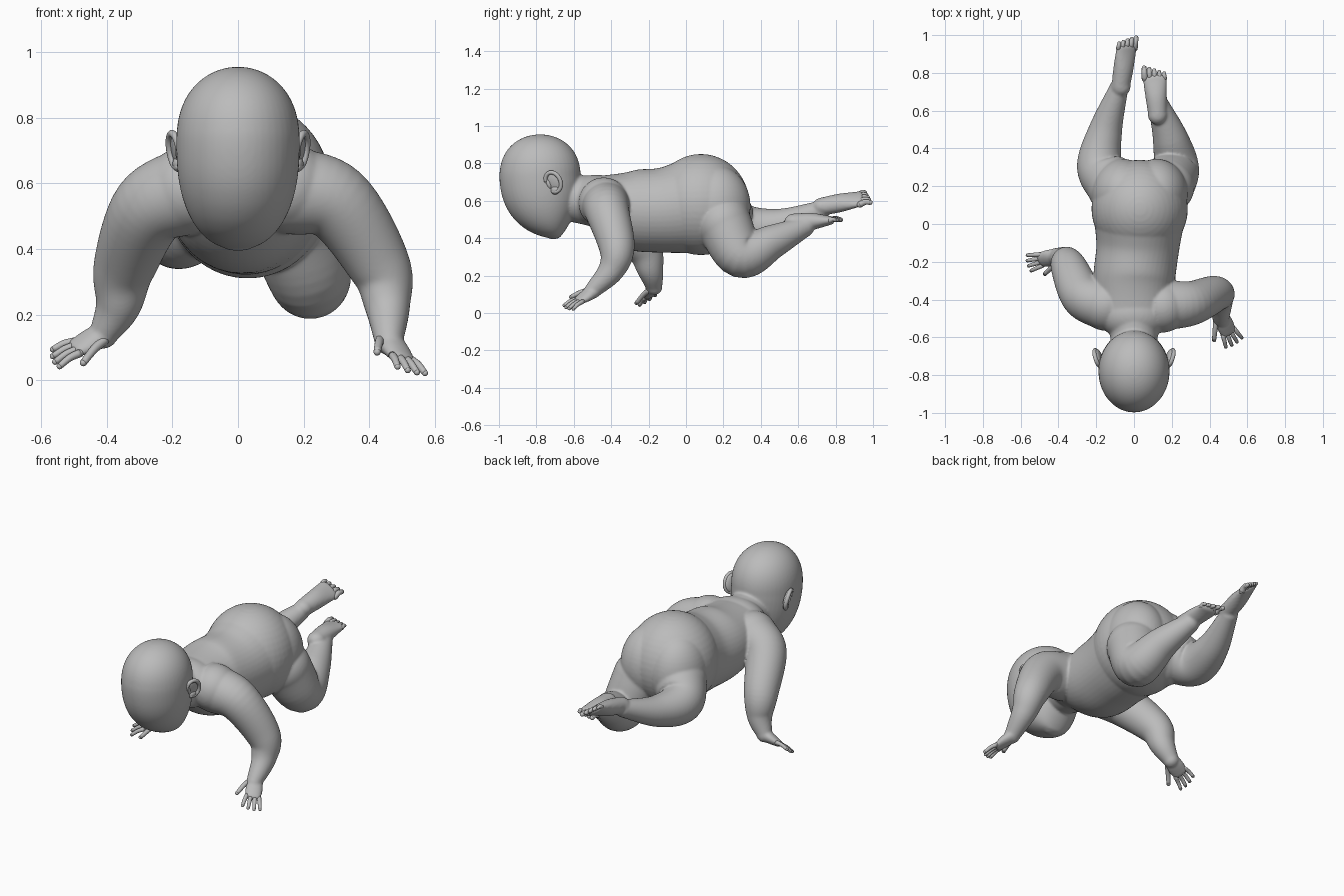
import bpy, bmesh
from math import sin, cos, pi, radians
from mathutils import Vector, Matrix

cube = bpy.data.objects.get("Cube")
if cube:
    bpy.data.objects.remove(cube)

skin = bpy.data.materials.new("grey_clay")
skin.use_nodes = True
clay = (0.5, 0.5, 0.5, 1)
skin.diffuse_color = clay
skin.node_tree.nodes["Principled BSDF"].inputs["Base Color"].default_value = clay

RIGHTWARD = Vector((1, 0, 0))
UPWARD = Vector((0, 0, 1))


def blob(bm, centre, radii, turn=Matrix(), segments=48):
    """Ellipsoid, turned in place"""
    place = Matrix.Translation(centre) @ turn.to_4x4() @ Matrix.Diagonal(radii).to_4x4()
    bmesh.ops.create_uvsphere(bm, u_segments=segments, v_segments=segments // 2,
                              radius=1, matrix=place)


def spline(before, start, end, after, t):
    """Smooth value between start and end"""
    bend = 2 * before - 5 * start + 4 * end - after
    return start + (t * (end - before) + t * t * bend
                    + t ** 3 * (3 * start - before - 3 * end + after)) / 2


def tube(bm, centres, widths, depths, side=RIGHTWARD, round_ends=True, steps=8, sides=48):
    """Smooth loft of elliptical rings along a path"""
    rows = [Vector((*centre, width, depth))
            for centre, width, depth in zip(centres, widths, depths)]
    rows = [2 * rows[0] - rows[1], *rows, 2 * rows[-1] - rows[-2]]
    path = []
    for i in range(len(rows) - 3):
        path += [spline(*rows[i:i + 4], step / steps) for step in range(steps)]
    path.append(rows[-2])
    last = len(path) - 1
    rings = []
    for i, row in enumerate(path):
        centre, width, depth = Vector(row[:3]), row[3], row[4]
        ahead = Vector(path[min(i + 1, last)][:3])
        behind = Vector(path[max(i - 1, 0)][:3])
        tangent = (ahead - behind).normalized()
        across = (side - tangent * side.dot(tangent)).normalized()
        out = tangent.cross(across)
        ring = []
        for k in range(sides):
            angle = 2 * pi * k / sides
            ring.append(bm.verts.new(centre + across * width * cos(angle)
                                     + out * depth * sin(angle)))
        rings.append(ring)
        if round_ends and i in (0, last):
            turn = Matrix((across, out, tangent)).transposed()
            blob(bm, centre, (width, depth, min(width, depth)), turn, sides)
    for ring, following in zip(rings, rings[1:]):
        for k in range(sides):
            n = (k + 1) % sides
            bm.faces.new((ring[k], ring[n], following[n], following[k]))
    bm.faces.new(rings[0][::-1])
    bm.faces.new(rings[-1])


def limb(bm, joints, thick, thin):
    """Round limb that tapers mostly towards its far end"""
    count = len(joints) - 1
    radii = [thick + (thin - thick) * (i / count) ** 1.2 for i in range(count + 1)]
    tube(bm, joints, radii, radii)


def digit(bm, root, tip, radius):
    """Finger or toe with a slight arch"""
    middle = (root + tip) / 2 + UPWARD * radius / 2
    radii = (radius * 1.15, radius, radius * 0.85)
    tube(bm, (root, middle, tip), radii, radii, UPWARD + RIGHTWARD / 3, steps=4, sides=16)


def hand(bm, name, wrist, knuckles, thumbward):
    """Flat palm, with a fan of four fingers and a thumb kept crisp"""
    wrist, knuckles, thumbward = Vector(wrist), Vector(knuckles), Vector(thumbward)
    thumbward.normalize()
    forward = (knuckles - wrist).normalized()
    tube(bm, (wrist, (wrist + knuckles) / 2, knuckles),
         (0.042, 0.048, 0.045), (0.036, 0.03, 0.02), thumbward)
    fingers = bmesh.new()
    for i in range(4):
        offset = i - 1.5
        root = knuckles + thumbward * offset * 0.023
        reach = 0.085 - 0.008 * abs(offset)
        digit(fingers, root, root + forward * reach + thumbward * offset * 0.01, 0.011)
    digit(fingers, wrist + thumbward * 0.03, knuckles + thumbward * 0.09, 0.013)
    finish(fingers, name)


def foot(bm, name, heel, ball, inward):
    """Heel, sole and a row of five crisp toes, the big toe inmost"""
    heel, ball, inward = Vector(heel), Vector(ball), Vector(inward).normalized()
    forward = (ball - heel).normalized()
    blob(bm, heel, (0.052, 0.055, 0.047))
    tube(bm, (heel, (heel + ball) / 2, ball),
         (0.05, 0.057, 0.064), (0.047, 0.045, 0.024), inward)
    toes = bmesh.new()
    for rank in range(-2, 3):
        root = ball + inward * rank * 0.026
        reach = 0.043 + 0.007 * rank
        digit(toes, root, root + forward * reach, 0.013 + 0.001 * rank)
    finish(toes, name)


def finish(bm, name):
    bmesh.ops.recalc_face_normals(bm, faces=bm.faces)
    mesh = bpy.data.meshes.new(name)
    bm.to_mesh(mesh)
    bm.free()
    mesh.materials.append(skin)
    mesh.shade_smooth()
    thing = bpy.data.objects.new(name, mesh)
    bpy.context.collection.objects.link(thing)
    return thing


bm = bmesh.new()

# Chest and belly, then hips with a soft cheek on each side, then shoulders and neck
tube(bm, [(0, -0.48, 0.6), (0, -0.3, 0.555), (0.02, -0.12, 0.55), (0.03, 0.08, 0.58)],
     (0.19, 0.215, 0.22, 0.25), (0.14, 0.212, 0.228, 0.265))
blob(bm, (0.03, 0.08, 0.58), (0.255, 0.26, 0.27))
for x in (-0.06, 0.12):
    blob(bm, (x, 0.16, 0.57), (0.165, 0.185, 0.22))
limb(bm, [(-0.15, -0.44, 0.59), (0.15, -0.44, 0.59)], 0.135, 0.135)
limb(bm, [(0, -0.5, 0.6), (0, -0.66, 0.62)], 0.135, 0.12)

# Head from crown to chin, the face sliding back below the brow
drops = [0.998 * sin(pi / 2 * k / 9) for k in range(-9, 10)]
centres, widths, depths = [], [], []
for drop in drops:
    spread = (1 - abs(drop) ** 2.4) ** 0.5
    jaw = max(drop, 0)
    height = 0.32 if drop > 0 else 0.235
    centres.append((0, -0.78 + 0.1 * jaw ** 1.5, 0.72 - height * drop))
    widths.append(0.188 * spread)
    depths.append(0.217 * spread ** (1.6 if drop > 0 else 1))
tube(bm, centres, widths, depths, round_ends=False, steps=4)

# Nose, lips and chin, then nostrils and lids on both sides
limb(bm, [(0, -0.89, 0.55), (0, -0.845, 0.488)], 0.012, 0.028)
blob(bm, (0, -0.785, 0.449), (0.055, 0.026, 0.012))
blob(bm, (0, -0.755, 0.426), (0.045, 0.026, 0.012))
blob(bm, (0, -0.71, 0.412), (0.05, 0.03, 0.018))
for side in (-1, 1):
    slant = Matrix.Rotation(side / 2, 3, "Z")
    blob(bm, (side * 0.032, -0.835, 0.478), (0.018, 0.02, 0.014))
    blob(bm, (side * 0.088, -0.877, 0.57), (0.055, 0.034, 0.025), slant)
    blob(bm, (side * 0.085, -0.86, 0.53), (0.05, 0.028, 0.016), slant)

# Left arm reaching forward, right arm tucked back
limb(bm, [(0.15, -0.43, 0.58), (0.3, -0.42, 0.54), (0.43, -0.37, 0.35),
          (0.455, -0.4, 0.23), (0.46, -0.5, 0.12)], 0.135, 0.044)
hand(bm, "left_fingers", (0.46, -0.49, 0.12), (0.5, -0.57, 0.068), (-0.85, -0.5, 0.2))
limb(bm, [(-0.15, -0.43, 0.58), (-0.27, -0.38, 0.52), (-0.345, -0.23, 0.35),
          (-0.365, -0.19, 0.23), (-0.41, -0.17, 0.14)], 0.135, 0.044)
hand(bm, "right_fingers", (-0.41, -0.17, 0.14), (-0.49, -0.19, 0.1), (0.2, -0.8, -0.5))

# Legs with upturned feet, the left knee lower
limb(bm, [(0.17, 0.2, 0.48), (0.22, 0.3, 0.31), (0.19, 0.46, 0.38), (0.13, 0.63, 0.46)],
     0.15, 0.056)
foot(bm, "left_toes", (0.125, 0.58, 0.485), (0.11, 0.77, 0.495), (-1, 0, 0))
limb(bm, [(-0.1, 0.2, 0.53), (-0.18, 0.31, 0.46), (-0.15, 0.5, 0.47), (-0.08, 0.72, 0.55)],
     0.15, 0.05)
foot(bm, "right_toes", (-0.07, 0.73, 0.57), (-0.04, 0.93, 0.61), (1, 0, -0.7))

# Fuse the parts into one soft skin
body = finish(bm, "body")
fuse = body.modifiers.new("fuse", "REMESH")
fuse.mode = "VOXEL"
fuse.voxel_size = 0.007
fuse.use_smooth_shade = True
soften = body.modifiers.new("soften", "SMOOTH")
soften.factor = 0.5
soften.iterations = 8

# Ears: a curled rim around a cupped shell, flared outward at the back
for side, name in ((1, "left_ear"), (-1, "right_ear")):
    bm = bmesh.new()
    turns = [radians(20 * k - 120) for k in range(15)]
    rim = [0.011] * len(turns)
    tube(bm, [(0, 0.042 * cos(a), 0.054 * sin(a)) for a in turns], rim, rim,
         steps=3, sides=16)
    blob(bm, (-0.01, 0, 0), (0.014, 0.044, 0.054))
    blob(bm, (-0.005, -0.03, 0), (0.014, 0.014, 0.03))
    blob(bm, (-0.003, -0.01, -0.045), (0.014, 0.024, 0.022))
    place = Matrix.Translation((side * 0.193, -0.71, 0.7)) @ Matrix.Diagonal((side, 1, 1, 1))
    for axis, degrees in (("Z", -20), ("Y", 12), ("X", 20)):
        place = place @ Matrix.Rotation(radians(degrees), 4, axis)
    bmesh.ops.transform(bm, matrix=place, verts=bm.verts)
    finish(bm, name)
